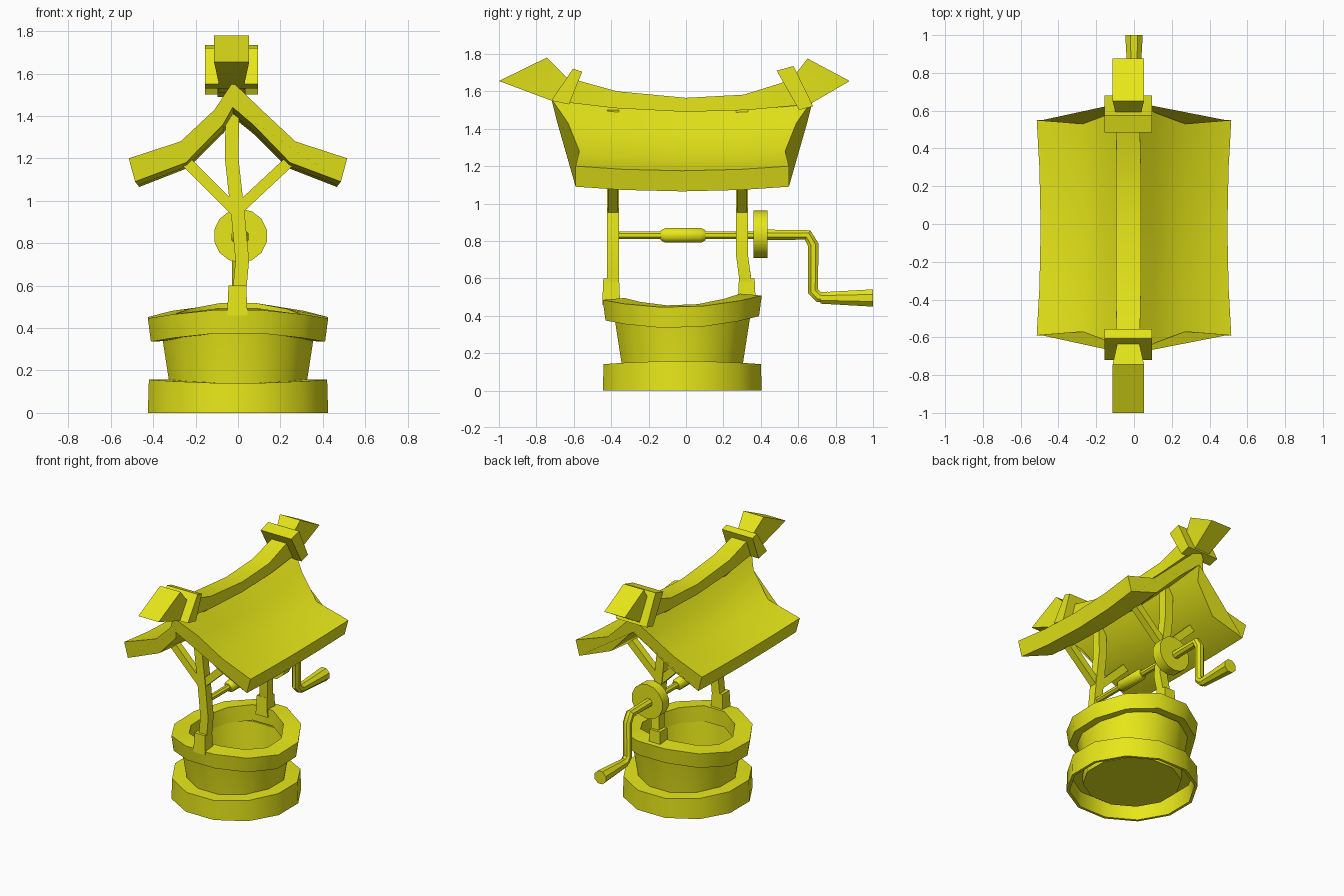
import bpy, bmesh, math
from mathutils import Vector

if "Cube" in bpy.data.objects:
    bpy.data.objects.remove(bpy.data.objects["Cube"])

yellow = bpy.data.materials.new("yellow")
yellow.diffuse_color = (0.8, 0.8, 0.01, 1)
yellow.use_nodes = True
yellow.node_tree.nodes["Principled BSDF"].inputs["Base Color"].default_value = yellow.diffuse_color
X, Y = Vector((1, 0, 0)), Vector((0, 1, 0))


def finish(name, bm, angle=40):
    bmesh.ops.recalc_face_normals(bm, faces=bm.faces)
    me = bpy.data.meshes.new(name)
    bm.to_mesh(me)
    bm.free()
    me.materials.append(yellow)
    ob = bpy.data.objects.new(name, me)
    bpy.context.collection.objects.link(ob)
    bpy.ops.object.select_all(action='DESELECT')
    ob.select_set(True)
    bpy.context.view_layer.objects.active = ob
    bpy.ops.object.shade_smooth_by_angle(angle=math.radians(angle))
    return ob


def loft(name, rings, caps=True, loop=False, angle=40):
    """Skin a list of equal-length vertex rings."""
    bm = bmesh.new()
    vs = [[bm.verts.new(p) for p in r] for r in rings]
    n = len(vs[0])
    pairs = list(zip(vs, vs[1:])) + ([(vs[-1], vs[0])] if loop else [])
    for a, b in pairs:
        for i in range(n):
            j = (i + 1) % n
            bm.faces.new((a[i], a[j], b[j], b[i]))
    if caps and not loop:
        bm.faces.new(vs[0])
        bm.faces.new(vs[-1])
    return finish(name, bm, angle)


def tube(name, path, radii, side, n=4):
    """Sweep an n-gon along a planar path; side is the plane's normal."""
    path = [Vector(p) for p in path]
    rings = []
    for i, p in enumerate(path):
        d0 = (p - path[i - 1]).normalized() if i else None
        d1 = (path[i + 1] - p).normalized() if i < len(path) - 1 else None
        t = ((d0 or d1) + (d1 or d0)).normalized()
        v = t.cross(side).normalized()
        r = radii[i] if isinstance(radii, (list, tuple)) else radii
        if n == 4:
            r *= math.sqrt(2)
        ang = [2 * math.pi * (k + 0.5) / n for k in range(n)]
        rings.append([p + r * (math.cos(a) * side + math.sin(a) * v) for a in ang])
    return loft(name, rings)


def slab(name, secs):
    """Beam along y: each section is top y, top z, bottom y, bottom z, half width."""
    rings = []
    for ty, tz, by, bz, w in secs:
        c = -0.03
        rings.append([(c - w, ty, tz), (c + w, ty, tz), (c + w, by, bz), (c - w, by, bz)])
    return loft(name, rings, angle=20)


def ring(name, profile, wave, loop=True, n=12):
    """Turned part, with its height bent by wave(x, y, z)."""
    rings = []
    for r, z in profile:
        pts = []
        for k in range(n):
            a = 2 * math.pi * (k + 0.5) / n
            x, y = math.cos(a), math.sin(a)
            pts.append((r * x, r * y - 0.02, z + wave(x, y, z)))
        rings.append(pts)
    return loft(name, rings, loop=loop)


# stone well: base ring, flared wall with floor, wavy rim
ring("base_ring", [(0.44, 0), (0.435, 0.14), (0.325, 0.14), (0.325, 0.11), (0.415, 0.11), (0.42, 0)],
     lambda x, y, z: 0.018 * x * x if z > 0.05 else 0)
ring("well_wall", [(0.33, 0.05), (0.335, 0.14), (0.375, 0.39), (0.33, 0.39), (0.3, 0.06)],
     lambda x, y, z: 0, loop=False)
ring("well_rim", [(0.425, 0.335), (0.44, 0.445), (0.32, 0.455), (0.32, 0.34)],
     lambda x, y, z: 0.055 * y * y + 0.012 * y)

# posts, feet and braces at both ends
for label, y, dy in (("front", -0.39, (0, 0, 0, 0, 0)), ("back", 0.30, (0.03, 0, 0, 0, 0))):
    zs = (0.5, 0.72, 0.93, 1.2, 1.5)
    xs = (0, 0.02, 0, -0.03, -0.025)
    tube(label + "_post", [(x, y + d, z) for x, d, z in zip(xs, dy, zs)], 0.032, Y)
    fy = y - 0.01 if y < 0 else y + 0.025
    tube(label + "_post_foot", [(-0.003, fy, 0.46), (-0.003, fy, 0.6)], [0.048, 0.042], Y)
    for s, side in ((-1, "left"), (1, "right")):
        tube(f"{label}_{side}_brace", [(-0.01, y, 0.95), (s * 0.29, y, 1.23)], 0.026, Y)

# sagging roof: x, z and gable y for the upper side, then the lower side
half_top = [(0.11, 1.43, 0.61), (0.27, 1.28, 0.55), (0.515, 1.2, 0.57)]
half_low = [(0.485, 1.09, 0.57), (0.245, 1.18, 0.545), (0.07, 1.36, 0.60)]
right = half_top + half_low
left = [(-x, z, e) for x, z, e in reversed(right)]
section = [(-0.025, 1.56, 0.70)] + right + [(-0.025, 1.44, 0.67)] + left
rings = []
for t in (-1, -0.55, 0, 0.55, 1):
    sag = 1 - t * t
    rings.append([(x * (1 - 0.04 * sag), t * e - 0.02, z - sag * (0.025 + 0.09 * max(0, z - 1.2)))
                  for x, z, e in section])
loft("roof", rings)

# ridge beam with flared ends, and a collar near each end
slab("ridge_beam", [(-0.745, 1.78, -1.0, 1.655, 0.083), (-0.64, 1.675, -0.72, 1.55, 0.06),
                    (-0.37, 1.60, -0.38, 1.51, 0.066), (0, 1.565, 0, 1.49, 0.066),
                    (0.31, 1.582, 0.33, 1.50, 0.066), (0.56, 1.66, 0.66, 1.53, 0.06),
                    (0.65, 1.775, 0.875, 1.655, 0.083)])
slab("front_ridge_collar", [(-0.605, 1.72, -0.72, 1.55, 0.125), (-0.555, 1.705, -0.625, 1.53, 0.125)])
slab("back_ridge_collar", [(0.485, 1.71, 0.605, 1.50, 0.125), (0.575, 1.735, 0.68, 1.52, 0.125)])

# winch: axle, drum, wheel, bent crank and handle
tube("axle", [(0.01, -0.38, 0.83), (0.01, 0.38, 0.83)], 0.022, X, 8)
tube("rope_drum", [(0.01, y, 0.83) for y in (-0.135, -0.11, 0.08, 0.105)],
     [0.028, 0.043, 0.043, 0.028], X, 8)
tube("crank_wheel", [(0.012, 0.36, 0.835), (0.012, 0.435, 0.835)], 0.127, X, 14)
tube("crank_arm", [(0, 0.42, 0.832), (0, 0.65, 0.832), (0, 0.68, 0.78),
                   (0, 0.68, 0.53), (0, 0.71, 0.5), (0, 0.76, 0.5)], 0.031, X, 8)
tube("crank_handle", [(0, 0.72, 0.495), (0, 1.0, 0.495)], [0.033, 0.05], X, 8)
